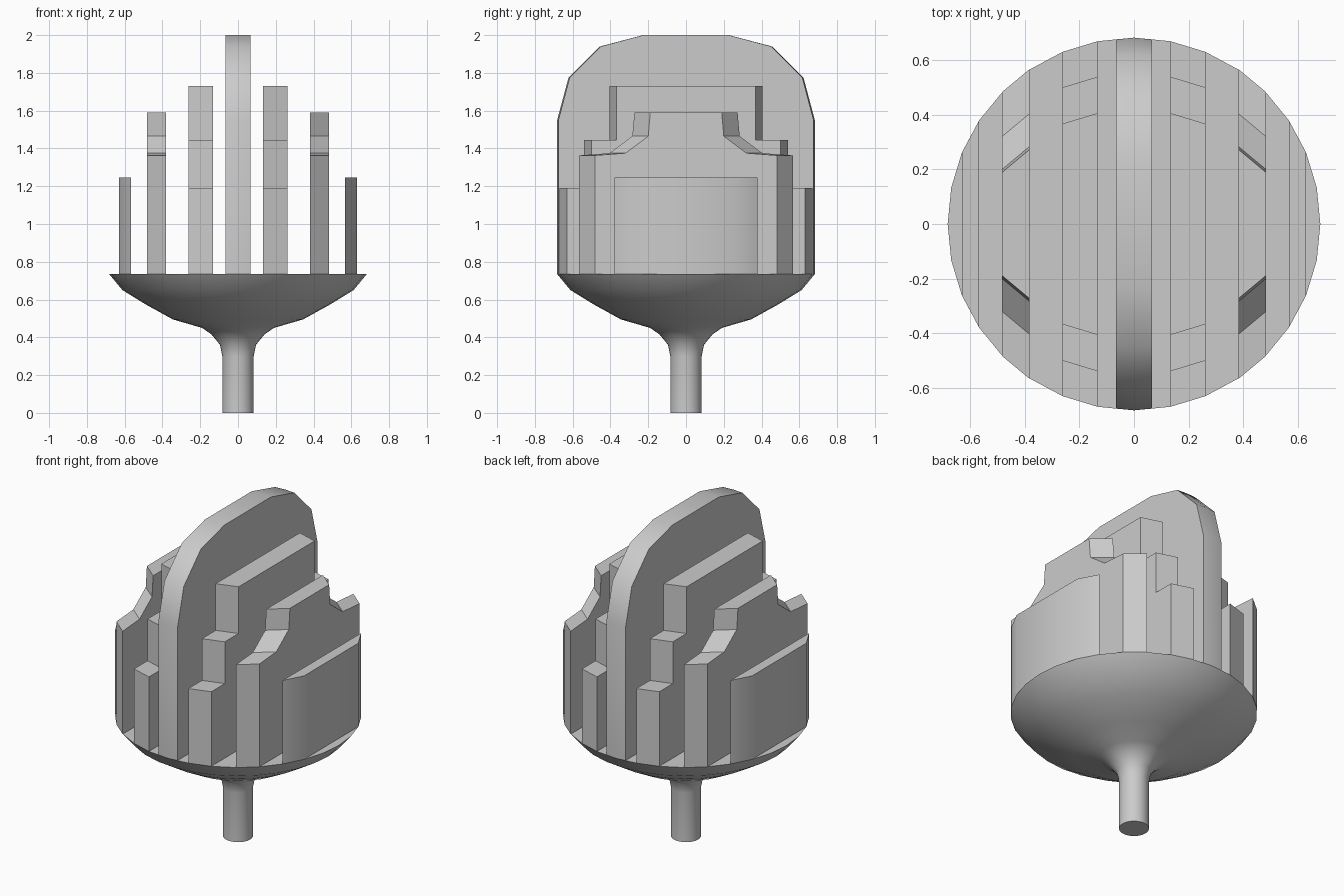
import bpy, bmesh, math

if "Cube" in bpy.data.objects:
    bpy.data.objects.remove(bpy.data.objects["Cube"])

RIM = 0.735   # height of the flat bowl top
R = 0.682     # rim radius
SIDES = 32


def finish(name, bm, angle):
    bmesh.ops.recalc_face_normals(bm, faces=bm.faces)
    me = bpy.data.meshes.new(name)
    bm.to_mesh(me)
    bm.free()
    if angle:
        me.shade_smooth()
        me.set_sharp_from_angle(angle=math.radians(angle))
    ob = bpy.data.objects.new(name, me)
    bpy.context.collection.objects.link(ob)
    return ob


def loft(name, rings, angle=0):
    """Skin a list of equal-length point rings and cap both ends."""
    bm = bmesh.new()
    vs = [[bm.verts.new(p) for p in ring] for ring in rings]
    n = len(vs[0])
    for a, b in zip(vs, vs[1:]):
        for i in range(n):
            j = (i + 1) % n
            bm.faces.new((a[i], a[j], b[j], b[i]))
    bm.faces.new(vs[0])
    bm.faces.new(vs[-1])
    return finish(name, bm, angle)


def fin(name, stations, mirror=True, angle=0):
    """Upright fin: each station is (x, half profile of (y, z)), mirrored in y."""
    rings = []
    for x, half in stations:
        full = half + [(-y, z) for y, z in reversed(half)]
        rings.append([(x, y, z) for y, z in full])
    ob = loft(name, rings, angle)
    if mirror:
        ob.modifiers.new("Mirror", 'MIRROR').use_mirror_merge = False
    return ob


# Stem flaring into a shallow bowl
profile = [(0.083, 0), (0.083, 0.30), (0.095, 0.36), (0.14, 0.415), (0.19, 0.45),
           (0.345, 0.495), (0.49, 0.575), (0.612, 0.65), (R, RIM)]
loft("stem_and_bowl",
     [[(r * math.cos(2 * math.pi * i / SIDES), r * math.sin(2 * math.pi * i / SIDES), z)
       for i in range(SIDES)] for r, z in profile], 35)

# Central rounded fin, ends following the rim
arch = [(R, RIM), (R, 1.55), (0.622, 1.775), (0.455, 1.94), (0.227, 2.0)]
edge = [(y * 0.99, z) for y, z in arch]
fin("centre_fin", [(-0.065, edge), (0, arch), (0.065, edge)], mirror=False, angle=35)


# Stepped fins
def steps(y):
    return [(y, RIM), (y, 1.19), (y - 0.13, 1.19), (y - 0.13, 1.445),
            (y - 0.263, 1.445), (y - 0.263, 1.73)]


fin("stepped_fin", [(0.133, steps(0.669)), (0.261, steps(0.63))])


# Shouldered fins
def shoulder(y):
    return [(y, RIM), (y, 1.363), (y - 0.163, 1.375), (y - 0.283, 1.465), (y - 0.294, 1.59)]


fin("shouldered_fin", [(0.382, shoulder(0.567)), (0.483, shoulder(0.483))])

# Outer fins, with the corners rounded into the outside face
fin("outer_fin", [(0.567, [(0.379, RIM), (0.379, 1.245)]),
                  (0.63, [(0.261, RIM), (0.261, 1.245)])], angle=35)
